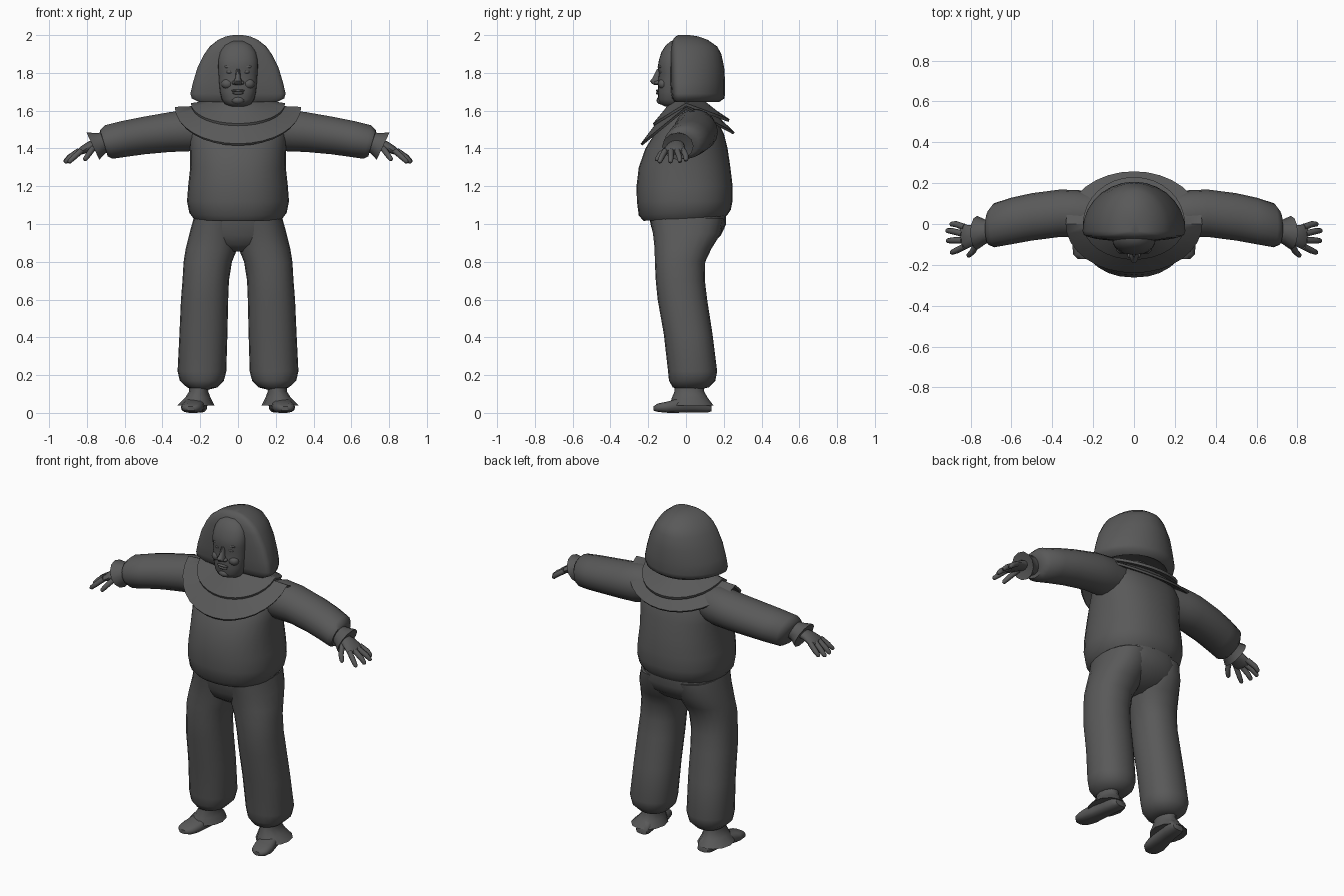
import bpy, bmesh, math
from mathutils import Vector

GREY = bpy.data.materials.new("dark grey")
GREY.diffuse_color = (0.1, 0.1, 0.1, 1)


def finish(name, bm, mirror=False):
    bmesh.ops.recalc_face_normals(bm, faces=bm.faces)
    me = bpy.data.meshes.new(name)
    bm.to_mesh(me)
    bm.free()
    me.materials.append(GREY)
    ob = bpy.data.objects.new(name, me)
    bpy.context.collection.objects.link(ob)
    if mirror:
        ob.modifiers.new("Mirror", 'MIRROR')
    return ob


def skin(bm, loops, caps=True):
    """Bridge closed loops of points with quads."""
    vs = [[bm.verts.new(p) for p in loop] for loop in loops]
    n = len(vs[0])
    for a, b in zip(vs, vs[1:]):
        for i in range(n):
            j = (i + 1) % n
            bm.faces.new((a[i], a[j], b[j], b[i]))
    if caps:
        bm.faces.new(vs[0])
        bm.faces.new(vs[-1][::-1])


def oval(c, u, v, n=20, e=1.0):
    """Superellipse loop about c spanned by u and v; e < 1 is boxier."""
    c, u, v = Vector(c), Vector(u), Vector(v)
    f = lambda t: math.copysign(abs(t) ** e, t)
    return [c + u * f(math.cos(k)) + v * f(math.sin(k))
            for k in (2 * math.pi * i / n for i in range(n))]


def upright(rows, n=20, e=1.0):
    """Rows of z, x0, x1, y0, y1."""
    return [oval(((a + b) / 2, (c + d) / 2, z), ((b - a) / 2, 0, 0),
                 (0, (d - c) / 2, 0), n, e) for z, a, b, c, d in rows]


def loft(name, loops, mirror=False, caps=True):
    bm = bmesh.new()
    skin(bm, loops, caps)
    return finish(name, bm, mirror)


def ball(name, c, r, mirror=False):
    bm = bmesh.new()
    bmesh.ops.create_uvsphere(bm, u_segments=12, v_segments=8, radius=1)
    for v in bm.verts:
        v.co = Vector(c) + Vector([p * s for p, s in zip(v.co, r)])
    return finish(name, bm, mirror)


# Shirt body, with the hem turned up inside
torso = loft("shirt", upright([
    (z, -w, w, a, b) for z, w, a, b in [
        (1.06, .19, -.17, .17), (1.03, .235, -.225, .215), (1.06, .258, -.25, .237),
        (1.12, .27, -.26, .246), (1.2, .264, -.262, .247), (1.3, .253, -.25, .235),
        (1.4, .255, -.215, .22), (1.48, .26, -.165, .20), (1.55, .24, -.11, .165),
        (1.6, .17, -.08, .12), (1.63, .09, -.06, .09)]], 28, .88))
for v in torso.data.vertices:      # hem hangs lower at the front
    if v.co.z < 1.1:
        v.co.z += .06 * v.co.y

# Trousers
loft("trouser_seat", upright([
    (1.08, -.22, .22, -.2, .21), (1.0, -.238, .238, -.188, .213),
    (.94, -.245, .245, -.172, .185), (.89, -.17, .17, -.15, .13),
    (.855, -.06, .06, -.10, .05)], 24, .85))
loft("trouser_leg", upright([
    (1.03, -.02, .235, -.19, .20), (.95, -.01, .257, -.175, .185),
    (.87, .003, .277, -.166, .135), (.8, .032, .288, -.165, .102),
    (.7, .048, .294, -.16, .1), (.6, .052, .302, -.15, .112), (.42, .056, .31, -.118, .14),
    (.22, .062, .32, -.095, .165), (.17, .075, .308, -.09, .155),
    (.135, .11, .27, -.07, .12), (.125, .15, .24, -.04, .08)], 20, .9), True)

# Flared boot cuff and shoe
loft("boot_cuff", upright([
    (.16, .15, .26, -.06, .10), (.115, .158, .258, -.06, .095),
    (.08, .145, .28, -.075, .115), (.04, .125, .322, -.085, .145),
    (.045, .15, .29, -.06, .11)], 12), True)
loft("shoe", [oval((x, y, (a + b) / 2), (w, 0, 0), (0, 0, (b - a) / 2), 14, .75)
              for y, x, w, a, b in [
                  (-.172, .25, .025, .012, .035), (-.15, .248, .05, .005, .05),
                  (-.10, .242, .06, 0, .06), (-.03, .23, .055, 0, .08),
                  (.05, .218, .05, 0, .1), (.11, .21, .048, 0, .08),
                  (.135, .207, .035, .008, .04)]], True)

# Sleeve and flared wrist cuff
loft("sleeve", [oval(c, (0, ry, 0), (.04 * k, 0, rz), 18) for c, ry, rz, k in [
    ((.15, .04, 1.5), .10, .09, 0), ((.26, .05, 1.495), .115, .112, 0),
    ((.36, .053, 1.487), .116, .107, 0), ((.5, .035, 1.468), .116, .1, .2),
    ((.6, .015, 1.451), .114, .096, .3), ((.685, -.006, 1.434), .108, .09, .5),
    ((.71, -.018, 1.428), .085, .07, .5), ((.71, -.025, 1.427), .04, .04, .5)]], True)
loft("wrist_cuff", [oval(c, (0, r, 0), (t, 0, h), 12) for c, r, t, h in [
    ((.69, -.03, 1.437), .055, .01, .05), ((.725, -.038, 1.427), .058, .02, .055),
    ((.768, -.043, 1.412), .083, .034, .072), ((.76, -.045, 1.413), .045, .02, .04)]], True)

# Hand: palm, four fingers and thumb
bm = bmesh.new()
skin(bm, [oval(c, (.1 * r, r, 0), (.4 * h, 0, h), 12) for c, r, h in [
    ((.74, -.047, 1.425), .035, .026), ((.785, -.055, 1.412), .048, .024),
    ((.825, -.062, 1.39), .06, .02), ((.845, -.065, 1.38), .054, .013)]])
digits = [((.83, -.015, 1.39), (.875, 0, 1.36), (.895, .0, 1.34)),
          ((.84, -.047, 1.388), (.89, -.035, 1.355), (.915, -.032, 1.333)),
          ((.84, -.08, 1.388), (.89, -.08, 1.352), (.912, -.082, 1.33)),
          ((.83, -.11, 1.388), (.87, -.13, 1.352), (.893, -.14, 1.33)),
          ((.765, -.085, 1.405), (.79, -.135, 1.37), (.81, -.155, 1.342))]
for a, b, c in digits:
    d = (Vector(c) - Vector(a)).normalized()
    u = d.cross((0, 0, 1)).normalized()
    v = d.cross(u)
    tip = Vector(c) + d * .008
    skin(bm, [oval(p, u * r, v * r, 8)
              for p, r in ((a, .016), (b, .015), (c, .012), (tip, .005))])
finish("hand", bm, True)


# Two-layer collar draped from the neck, sloping to front and back
def drape(w, f, b, top, df, db, n=32):
    loop = []
    for i in range(n):
        k = 2 * math.pi * i / n
        s = math.sin(k)
        loop.append((w * math.cos(k), s * (b if s > 0 else f),
                     top - abs(s) * (db if s > 0 else df)))
    return loop


loft("collar_wide", [drape(.09, .08, .10, 1.645, .02, .02),
                     drape(.22, .165, .19, 1.625, .10, .075),
                     drape(.335, .24, .258, 1.62, .195, .135),
                     drape(.325, .232, .25, 1.605, .19, .13),
                     drape(.09, .07, .09, 1.60, .02, .02)], caps=False)
loft("collar_inner", [drape(.08, .08, .10, 1.67, .02, .02),
                      drape(.16, .125, .16, 1.652, .06, .05),
                      drape(.25, .175, .23, 1.64, .108, .085),
                      drape(.245, .17, .225, 1.625, .105, .085),
                      drape(.08, .07, .09, 1.62, .02, .02)], caps=False)
loft("neck", upright([(1.56, -.09, .09, -.08, .09), (1.75, -.075, .075, -.08, .08)], 16))


# Bobbed hair: flat towards the face, round at the back
def bob(z, w, f, b, n=28):
    loop = []
    for i in range(n):
        k = 2 * math.pi * i / n
        s, c = math.sin(k), math.cos(k)
        loop.append((w * c, -.035 + s * (b + .035) if s > 0
                     else -.035 - (abs(s) ** .6) * (-.035 - f), z))
    return loop


loft("hair", [bob(*r) for r in [
    (1.665, .17, -.045, .14), (1.645, .205, -.06, .175), (1.665, .245, -.075, .203),
    (1.69, .252, -.08, .207), (1.75, .238, -.085, .207), (1.83, .214, -.085, .202),
    (1.9, .178, -.085, .187), (1.94, .15, -.08, .165), (1.975, .105, -.07, .115),
    (1.993, .065, -.055, .065), (2.0, .025, -.04, .02)]])

# Face
loft("face", upright([(z, -w, w, y, .0) for z, w, y in [
    (1.622, .045, -.11), (1.635, .07, -.138), (1.66, .086, -.148), (1.7, .096, -.148),
    (1.76, .102, -.148), (1.8, .104, -.143), (1.83, .106, -.15), (1.87, .105, -.143),
    (1.91, .096, -.13), (1.945, .075, -.108), (1.968, .04, -.08)]], 24, .9))
loft("nose", upright([
    (1.735, -.012, .012, -.165, -.12), (1.742, -.024, .024, -.182, -.12),
    (1.757, -.022, .022, -.192, -.12), (1.775, -.014, .014, -.177, -.12),
    (1.82, -.01, .01, -.155, -.12)], 10))
ball("nostril", (.02, -.15, 1.748), (.013, .018, .011), True)
ball("eye", (.044, -.129, 1.805), (.019, .014, .01), True)
ball("brow", (.045, -.131, 1.832), (.03, .013, .009), True)
ball("cheek", (.056, -.12, 1.742), (.032, .028, .028), True)
ball("upper_lip", (0, -.148, 1.706), (.036, .012, .007))
ball("lower_lip", (0, -.147, 1.693), (.03, .013, .008))
ball("chin", (0, -.132, 1.655), (.036, .024, .022))

# Smooth shading with sharp rims
for ob in bpy.context.scene.objects:
    ob.select_set(True)
    bpy.context.view_layer.objects.active = ob
bpy.ops.object.shade_smooth_by_angle(angle=math.radians(50))
